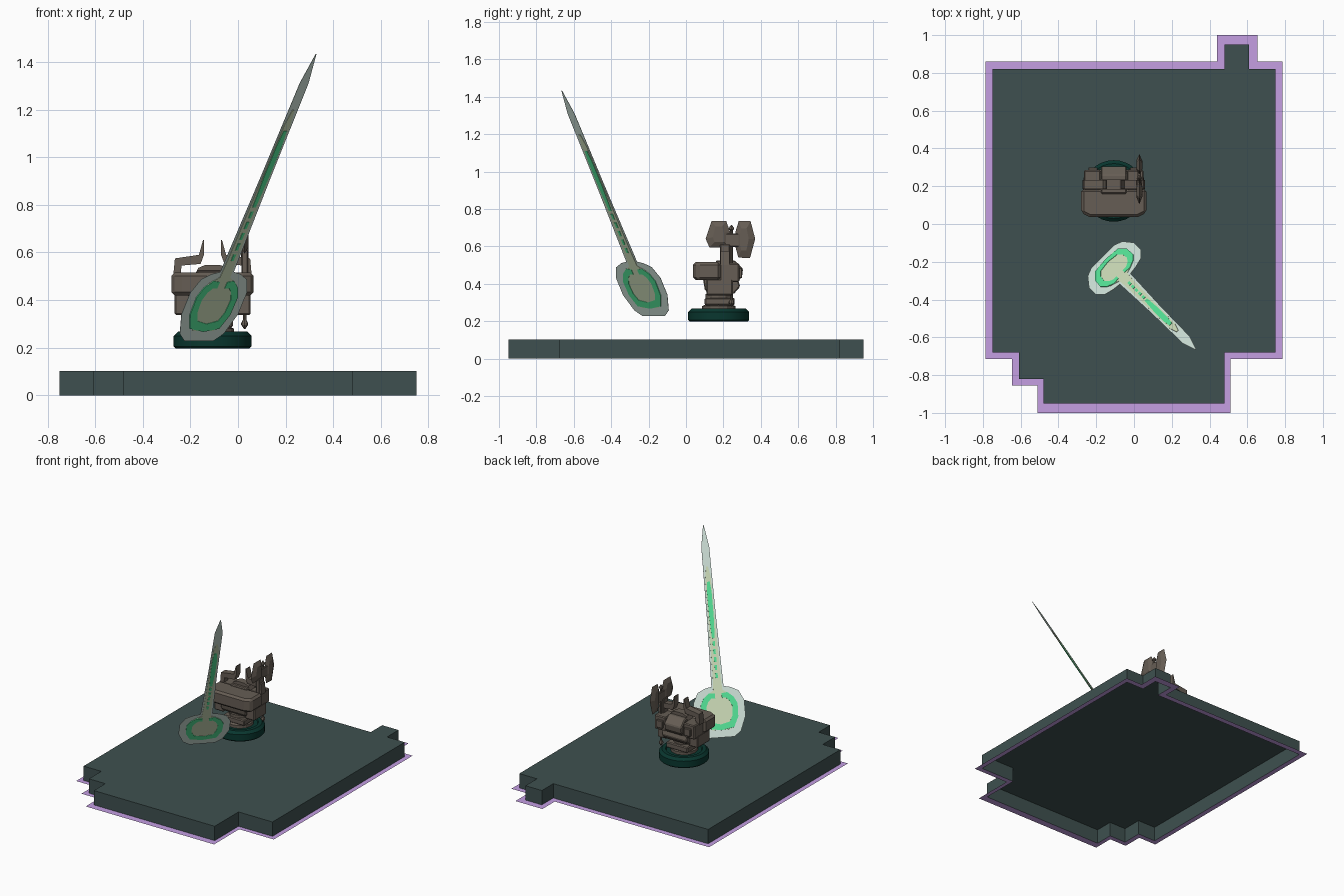
import bpy, bmesh, math
from mathutils import Vector, Matrix

if "Cube" in bpy.data.objects:
    bpy.data.objects.remove(bpy.data.objects["Cube"])


def material(name, rgb):
    m = bpy.data.materials.new(name)
    m.diffuse_color = [((c + 0.055) / 1.055) ** 2.4 for c in rgb] + [1]
    m.use_nodes = True
    m.node_tree.nodes["Principled BSDF"].inputs["Base Color"].default_value = m.diffuse_color
    return m


SLATE = material("slate", (0.245, 0.315, 0.312))
PURPLE = material("purple", (0.77, 0.62, 0.89))
TEAL = material("dark teal", (0.035, 0.215, 0.185))
BROWN = material("grey brown", (0.40, 0.365, 0.33))
PALE = material("pale grey", (0.82, 0.895, 0.86))
BEIGE = material("pale olive", (0.81, 0.87, 0.73))
GREEN = material("bright green", (0.335, 0.90, 0.60))


def finish(name, bm, mat, bevel=0, fix_normals=True):
    if fix_normals:
        bmesh.ops.recalc_face_normals(bm, faces=bm.faces)
    me = bpy.data.meshes.new(name)
    bm.to_mesh(me)
    bm.free()
    me.materials.append(mat)
    ob = bpy.data.objects.new(name, me)
    bpy.context.collection.objects.link(ob)
    if bevel:
        mod = ob.modifiers.new("bevel", "BEVEL")
        mod.width, mod.segments, mod.limit_method = bevel, 1, 'ANGLE'
    return ob


PLACE = {'x': lambda a, b, h: (h, a, b), 'y': lambda a, b, h: (a, h, b),
         'z': lambda a, b, h: (a, b, h)}


def prism(name, pts, axis, lo, hi, mat=BROWN, bevel=0, bottom=True):
    """Extrude a closed profile along one axis."""
    bm = bmesh.new()
    rings = [[bm.verts.new(PLACE[axis](a, b, h)) for a, b in pts] for h in (lo, hi)]
    if bottom:
        bm.faces.new(rings[0][::-1])
    bm.faces.new(rings[1])
    n = len(pts)
    for i in range(n):
        j = (i + 1) % n
        bm.faces.new((rings[0][i], rings[0][j], rings[1][j], rings[1][i]))
    return finish(name, bm, mat, bevel, bottom)


def box(name, x, y, z, bevel=0.006):
    return prism(name, [(x[0], y[0]), (x[1], y[0]), (x[1], y[1]), (x[0], y[1])],
                 'z', z[0], z[1], BROWN, bevel)


def lathe(name, prof, cx, cy, n, mat):
    """Stack of n-sided rings from (radius, z) pairs."""
    bm = bmesh.new()
    rings = [[bm.verts.new((cx + r * math.cos(2 * math.pi * i / n),
                            cy + r * math.sin(2 * math.pi * i / n), z)) for i in range(n)]
             for r, z in prof]
    for lo, hi in zip(rings, rings[1:]):
        for i in range(n):
            j = (i + 1) % n
            bm.faces.new((lo[i], lo[j], hi[j], hi[i]))
    bm.faces.new(rings[0])
    bm.faces.new(rings[-1])
    return finish(name, bm, mat)


# Floor slab (hollow, open underneath) with its flat purple rim
inner = [(-.75, .82), (-.75, -.68), (-.61, -.68), (-.61, -.82), (-.48, -.82), (-.48, -.95),
         (.48, -.95), (.48, -.68), (.75, -.68), (.75, .82), (.61, .82), (.61, .95),
         (.48, .95), (.48, .82)]
outer = [(-.785, .86), (-.785, -.715), (-.645, -.715), (-.645, -.855), (-.51, -.855), (-.51, -1),
         (.51, -1), (.51, -.715), (.785, -.715), (.785, .86), (.655, .86), (.655, 1),
         (.44, 1), (.44, .86)]
prism("floor_slab", inner, 'z', 0, 0.103, SLATE, bottom=False)
bm = bmesh.new()
va, vb = [[bm.verts.new((x, y, 0)) for x, y in loop] for loop in (inner, outer)]
for i in range(len(inner)):
    j = (i + 1) % len(inner)
    bm.faces.new((vb[i], vb[j], va[j], va[i]))
finish("slab_rim", bm, PURPLE, fix_normals=False)

# Turret foot
CX, CY = -0.107, 0.175
foot = lathe("turret_foot", [(.155, .197), (.163, .205), (.163, .25), (.145, .268), (.12, .268),
                             (.115, .26)], CX, CY, 32, TEAL)
bpy.context.view_layer.objects.active = foot
foot.select_set(True)
bpy.ops.object.shade_smooth_by_angle(angle=math.radians(30))

# Turret neck and lower housing
lathe("turret_neck", [(.09, .255), (.09, .28), (.07, .29), (.07, .345)], CX, CY, 12, BROWN)
box("neck_block", (CX - .085, CX + .085), (.1, .26), (.285, .325))
prism("lower_housing", [(.12, .345), (.255, .345), (.29, .385), (.275, .43), (.09, .43), (.1, .37)],
      'x', CX - .1, CX + .1, BROWN, .006)

# Body: wide chamfered front, back core and rear slope
prism("front_body", [(-.28, .06), (-.235, .037), (.02, .037), (.066, .06), (.066, .185), (-.28, .185)],
      'z', .42, .515, BROWN, .014)
prism("back_core", [(.16, .40), (.27, .40), (.30, .44), (.305, .48), (.26, .525), (.16, .525)],
      'x', CX - .068, CX + .068, BROWN, .006)
prism("top_hump", [(CX - .075, .505), (CX - .06, .535), (CX - .03, .548), (CX + .03, .548),
                   (CX + .06, .535), (CX + .075, .505)], 'y', .183, .235)

# Paired side pieces, mirrored about the turret centre
for side, s in (("left", -1), ("right", 1)):
    def span(a, b):
        return sorted((CX + s * a, CX + s * b))
    box(side + "_side_pod", span(.085, .16), (.11, .25), (.338, .425))
    box(side + "_shoulder", span(.07, .158), (.18, .285), (.41, .51))
    box(side + "_rear_vent", span(.085, .135), (.28, .3), (.43, .485), .004)
    bracket = [(.165, .5), (.158, .575), (.057, .59), (.04, .652), (.036, .652), (.036, .59),
               (.05, .552), (.13, .545), (.135, .5)]
    prism(side + "_bracket", [(CX + s * a, z) for a, z in bracket], 'y', .185, .232)

# Spiked rod and radar panels on the right
RX, RY = 0.028, 0.243
lathe("spiked_rod", [(.002, .278), (.015, .296), (.015, .303), (.007, .318), (.007, .685),
                     (.014, .69), (.014, .698), (.002, .715)], RX, RY, 8, BROWN)
box("panel_post", (RX - .014, RX + .014), (.182, .235), (.5, .61), .004)


def panel(name, pts):
    """Thin plate that tapers from its middle to a sharp outline."""
    bm = bmesh.new()
    rim = [bm.verts.new((RX, y, z)) for y, z in pts]
    cy, cz = [sum(p[k] for p in pts) / len(pts) for k in (0, 1)]
    for t in (-.016, .016):
        mid = [bm.verts.new((RX + t, cy + .45 * (y - cy), cz + .6 * (z - cz))) for y, z in pts]
        bm.faces.new(mid)
        for i in range(len(pts)):
            j = (i + 1) % len(pts)
            bm.faces.new((rim[i], rim[j], mid[j], mid[i]))
    finish(name, bm, BROWN)


panel("front_panel", [(.105, .64), (.137, .735), (.215, .735), (.235, .68), (.235, .595), (.125, .595)])
panel("rear_panel", [(.265, .68), (.282, .735), (.345, .735), (.37, .64), (.342, .537), (.28, .54),
                     (.265, .595)])
box("panel_bridge", (RX - .01, RX + .01), (.2, .29), (.597, .668), .004)

# Leaning flat blade: local x is width, local y runs from bulb to tip
W = Vector((1, 1, 0)).normalized()
A = Vector((.354, -.354, .866)).normalized()
N = W.cross(A)
LEAN = Matrix.Translation((-.165, -.172, .228)) @ Matrix((W, A, N)).transposed().to_4x4()


def plate(name, half, t, mat):
    """Symmetric plate from (half width, height) pairs."""
    pts = [(u, v) for u, v in half] + [(-u, v) for u, v in reversed(half)]
    prism(name, pts, 'z', -t, t, mat).matrix_world = LEAN


plate("blade_sheet", [(.085, 0), (.13, .035), (.168, .13), (.168, .235), (.135, .3), (.085, .325),
                      (.04, .335), (.03, .8), (.026, 1.25), (.002, 1.392)], .0008, PALE)
plate("blade_inlay", [(.06, .05), (.1, .09), (.115, .15), (.11, .23), (.08, .28), (.03, .31),
                      (.026, .4), (.018, 1.05), (.006, 1.12)], .0028, BEIGE)
plate("green_stripe", [(.009, .65), (.015, .8), (.015, .95), (.009, 1.02)], .0048, GREEN)
for i in range(5):
    v = .39 + i * .052
    plate("green_dash_%d" % (i + 1), [(.007, v), (.008, v + .032)], .0048, GREEN)

# Open green ring on the bulb
ring_out = [(.022, .288), (.06, .293), (.1, .26), (.122, .215), (.119, .13), (.087, .062), (0, .047)]
ring_in = [(.022, .258), (.048, .258), (.07, .237), (.086, .2), (.082, .14), (.062, .1), (0, .085)]
for side, s in (("left", -1), ("right", 1)):
    prism(side + "_ring_half", [(s * u, v) for u, v in ring_out + ring_in[::-1]],
          'z', -.0048, .0048, GREEN).matrix_world = LEAN
